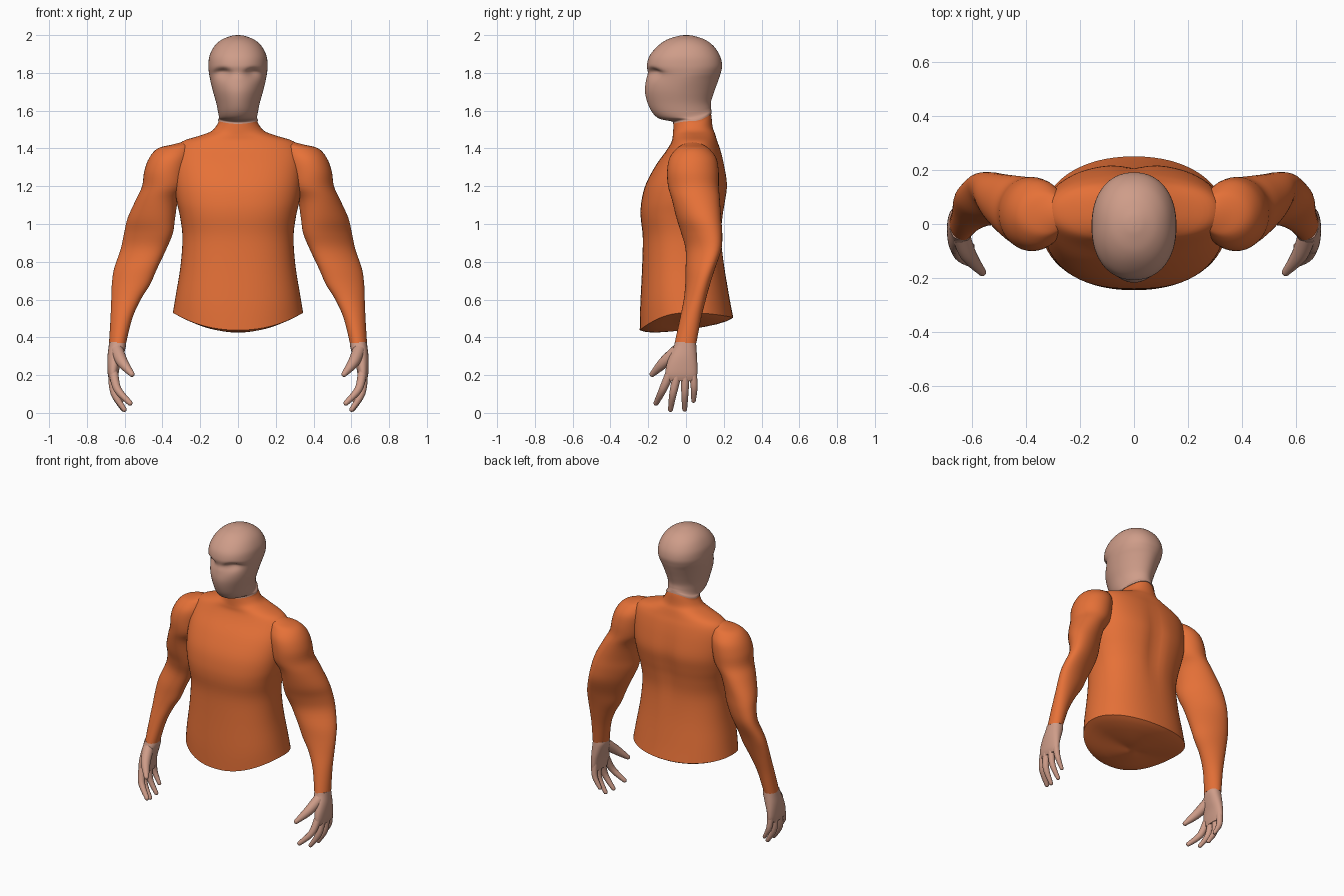
import bpy, bmesh, math
from mathutils import Vector

if "Cube" in bpy.data.objects:
    bpy.data.objects.remove(bpy.data.objects["Cube"])


def material(name, rgb):
    m = bpy.data.materials.new(name)
    m.diffuse_color = (*rgb, 1)
    m.use_nodes = True
    m.node_tree.nodes["Principled BSDF"].inputs["Base Color"].default_value = m.diffuse_color
    return m


ORANGE = material("orange_shirt", (0.79, 0.165, 0.039))
SKIN = material("skin", (0.62, 0.335, 0.25))


def refine(rows, k):
    """Catmull-Rom interpolation of rows of numbers."""
    out = []
    for i in range(len(rows) - 1):
        a, b, c, d = (rows[max(i - 1, 0)], rows[i], rows[i + 1], rows[min(i + 2, len(rows) - 1)])
        for j in range(k):
            t = j / k
            out.append([0.5 * (2 * q + (r - p) * t + (2 * p - 5 * q + 4 * r - s) * t * t
                               + (3 * q - p - 3 * r + s) * t ** 3)
                        for p, q, r, s in zip(a, b, c, d)])
    out.append(list(rows[-1]))
    return out


def skin_rings(name, rings, mat, mirror=False, deform=None):
    """Bridge rings of points, closing both ends with a fan."""
    bm = bmesh.new()
    loops = [[bm.verts.new(p) for p in ring] for ring in rings]
    n = len(loops[0])
    for a, b in zip(loops, loops[1:]):
        for i in range(n):
            j = (i + 1) % n
            bm.faces.new((a[i], a[j], b[j], b[i]))
    for loop in (loops[0], loops[-1]):
        c = bm.verts.new(sum((v.co for v in loop), Vector()) / n)
        for i in range(n):
            bm.faces.new((loop[i], loop[(i + 1) % n], c))
    if deform:
        for v in bm.verts:
            deform(v.co)
    bmesh.ops.recalc_face_normals(bm, faces=bm.faces)
    me = bpy.data.meshes.new(name)
    bm.to_mesh(me)
    bm.free()
    me.materials.append(mat)
    ob = bpy.data.objects.new(name, me)
    bpy.context.collection.objects.link(ob)
    if mirror:
        ob.modifiers.new("mirror", 'MIRROR')
    return ob


def section(z, x0, x1, yf, yb, dzf=0, dzb=0, e=2, slant=0, n=64):
    """Superellipse slice; front and back can be shifted in height, slant turns it in its box."""
    pts = []
    for i in range(n):
        a = 2 * math.pi * i / n
        c, s = math.cos(a - slant), math.sin(a)
        u = math.copysign(abs(c) ** (2 / e), c)
        w = math.copysign(abs(s) ** (2 / e), s)
        pts.append(Vector(((x0 + x1) / 2 + u * (x1 - x0) / 2,
                           (yf + yb) / 2 + w * (yb - yf) / 2,
                           z + (dzf if s < 0 else dzb) * s * s)))
    return pts


def tube(name, rows, mat):
    """Tapered round finger through (x, y, z, radius) rows."""
    rows = refine(rows, 5)
    p, q = Vector(rows[-2][:3]), Vector(rows[-1][:3])
    d, r = (q - p).normalized(), rows[-1][3]
    for t in (0.4, 0.75, 0.97):
        rows.append([*(q + d * r * t), r * math.sqrt(1 - t * t)])
    rings = []
    for i, row in enumerate(rows):
        t = Vector(rows[min(i + 1, len(rows) - 1)][:3]) - Vector(rows[max(i - 1, 0)][:3])
        t.normalize()
        u = t.cross(Vector((0, 1, 0))).normalized()
        w = t.cross(u)
        rings.append([Vector(row[:3]) + row[3] * (u * math.cos(a) + w * math.sin(a))
                      for a in (math.pi * k / 8 for k in range(16))])
    skin_rings(name, rings, mat, True)


# Torso with curved hem, chest and neck: z, half width, front, back, dz front, dz back, exponent
torso = [
    (0.53, .345, -.245, .250, -.092, -.025, 2.15),
    (0.62, .330, -.242, .230, -.05, -.01, 2.25),
    (0.78, .304, -.232, .203, 0, 0, 2.3),
    (0.93, .294, -.229, .190, 0, 0, 2.3),
    (1.04, .307, -.240, .198, 0, 0, 2.4),
    (1.12, .325, -.236, .211, 0, 0, 2.4),
    (1.21, .337, -.213, .221, 0, 0, 2.4),
    (1.31, .338, -.160, .205, 0, 0, 2.4),
    (1.39, .328, -.103, .185, 0, 0, 2.3),
    (1.437, .295, -.076, .168, 0, 0, 2.2),
    (1.467, .205, -.070, .155, 0, 0.01, 2.1),
    (1.492, .140, -.068, .142, 0, 0.02, 2),
    (1.53, .108, -.066, .135, 0, 0.04, 2),
    (1.55, .102, -.064, .130, 0, 0.04, 2),
]


def spine_groove(co):
    if co.y > 0:
        co.y -= .018 * math.exp(-(co.x / .05) ** 2 - ((co.z - 1.12) / .22) ** 2)


body = [section(z, -h, h, *r) for z, h, *r in refine(torso, 4)]
# Sagging underside inside the hem
under = [[Vector((p.x * t, p.y * t, .46 + (p.z - .46) * t - .022 * (1 - t ** 6))) for p in body[0]]
         for t in (.15, .4, .65, .85, .95)]
skin_rings("torso", under + body, ORANGE, deform=spine_groove)

# Head with jaw, keeled face and eye sockets
head = [
    (1.545, .106, -.068, .136, -.015, .04, 2),
    (1.555, .104, -.075, .135, -.012, .04, 2),
    (1.565, .101, -.140, .134, -.008, .04, 2),
    (1.59, .105, -.178, .132, 0, .03, 1.95),
    (1.64, .115, -.203, .133, 0, .01, 1.9),
    (1.70, .132, -.217, .149, 0, 0, 1.9),
    (1.76, .147, -.212, .171, 0, 0, 1.95),
    (1.80, .154, -.202, .184, 0, 0, 2.1),
    (1.84, .157, -.207, .191, 0, 0, 2.2),
    (1.89, .151, -.193, .180, 0, 0, 2.2),
    (1.94, .126, -.152, .148, 0, 0, 2.15),
    (1.975, .088, -.103, .102, 0, 0, 2),
    (1.995, .038, -.042, .044, 0, 0, 2),
    (2.0, .006, -.008, .010, 0, 0, 2),
]


def eye_sockets(co):
    if co.y < 0:
        dz = co.z - 1.808 + 5 * (abs(co.x) - .08) ** 2
        g = math.exp(-((abs(co.x) - .082) / .04) ** 2 - (dz / (.016 if dz > 0 else .04)) ** 2)
        co.y += .027 * g
        co.x *= 1 - .06 * g


skin_rings("head", [section(z, -h, h, *r) for z, h, *r in refine(head, 6)], SKIN,
           deform=eye_sockets)

# Sleeved arms: z, inner x, outer x, front, back, slant
arm = [
    (1.434, .260, .295, .015, .06, 0),
    (1.420, .240, .350, -.02, .09, 0),
    (1.400, .240, .425, -.05, .122, 0),
    (1.35, .245, .470, -.087, .160, 0),
    (1.28, .255, .496, -.10, .173, 0),
    (1.20, .270, .508, -.095, .174, .05),
    (1.13, .315, .540, -.075, .179, .15),
    (1.03, .333, .585, -.05, .186, .35),
    (0.95, .345, .603, -.025, .192, .5),
    (0.865, .380, .622, -.002, .187, .55),
    (0.76, .430, .657, -.002, .152, .45),
    (0.68, .465, .668, -.004, .127, .35),
    (0.60, .515, .671, -.012, .105, .25),
    (0.50, .560, .675, -.032, .080, .15),
    (0.37, .592, .683, -.060, .055, .1),
]
skin_rings("arm", [section(*r[:5], slant=r[5], n=40) for r in refine(arm, 4)], ORANGE, True)

# Hands: palm, then fingers and thumb
palm = [
    (.375, .594, .682, -.058, .053),
    (.35, .594, .685, -.066, .055),
    (.30, .608, .691, -.088, .058),
    (.25, .624, .692, -.104, .060),
    (.20, .634, .689, -.110, .059),
    (.17, .640, .680, -.097, .050),
]
skin_rings("palm", [section(*r, e=2.3, n=32) for r in refine(palm, 4)], SKIN, True)

fingers = {
    "index_finger": [(.658, -.085, .21, .024), (.638, -.122, .125, .021), (.572, -.158, .052, .014)],
    "middle_finger": [(.664, -.045, .21, .024), (.655, -.068, .105, .020), (.602, -.082, .018, .013)],
    "ring_finger": [(.664, -.003, .21, .023), (.656, -.006, .105, .019), (.608, -.007, .020, .013)],
    "little_finger": [(.660, .036, .22, .021), (.654, .043, .135, .018), (.618, .040, .065, .012)],
    "thumb": [(.640, -.045, .33, .034), (.612, -.115, .268, .030), (.562, -.178, .205, .015)],
}
for name, rows in fingers.items():
    tube(name, rows, SKIN)

# Smooth shading, keeping the hem sharp
for ob in bpy.context.collection.objects:
    ob.select_set(True)
    bpy.context.view_layer.objects.active = ob
bpy.ops.object.shade_smooth_by_angle(angle=math.radians(50))
